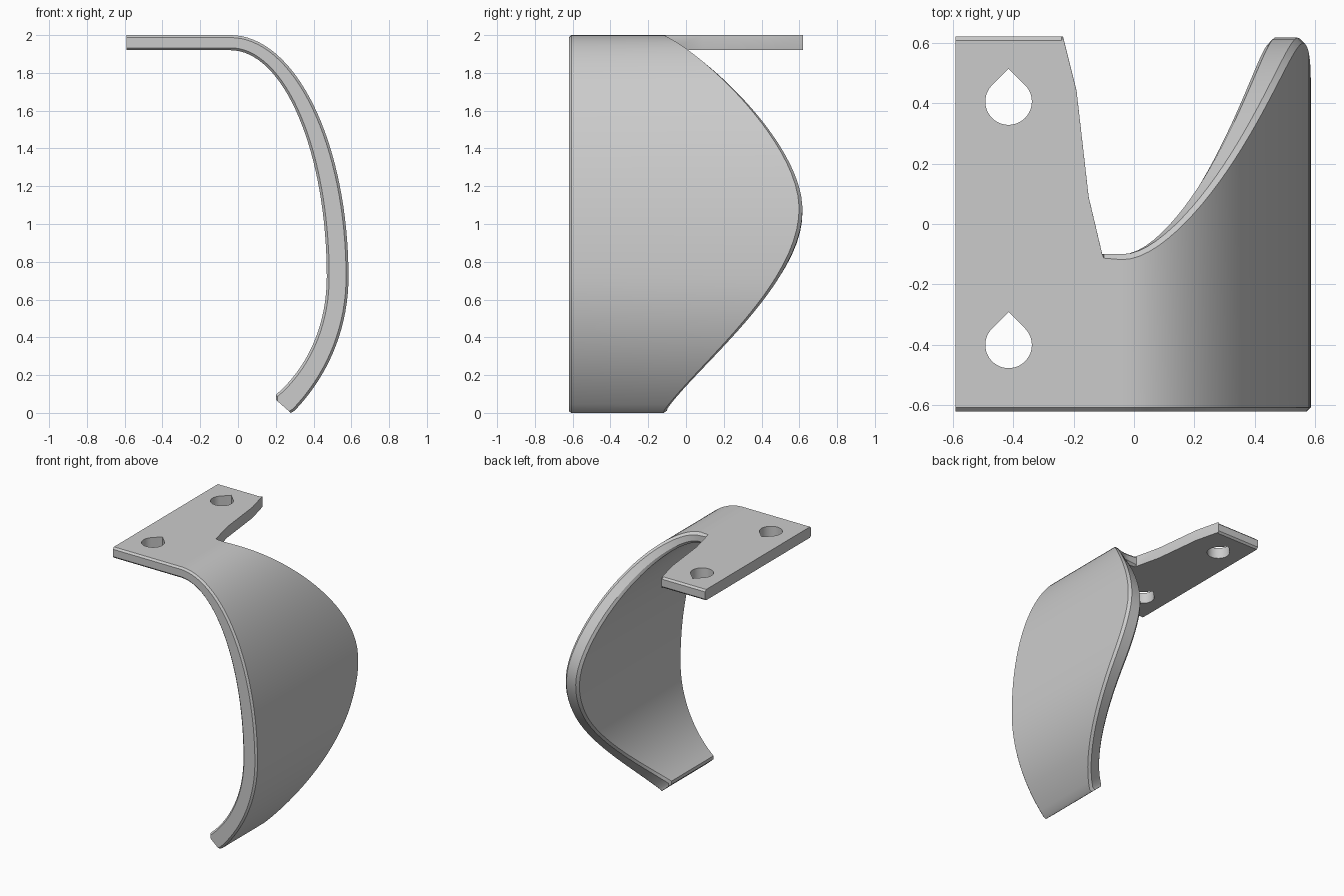
import bpy, bmesh, math
from mathutils import Vector
from mathutils.geometry import interpolate_bezier

cube = bpy.data.objects.get("Cube")
if cube:
    bpy.data.objects.remove(cube)

FRONT, CHAMFER = -0.62, 0.013

steel = bpy.data.materials.new("plain_grey")
steel.use_nodes = True
steel.diffuse_color = (0.6, 0.6, 0.6, 1)
steel.node_tree.nodes["Principled BSDF"].inputs["Base Color"].default_value = (0.6, 0.6, 0.6, 1)


def bezier(points, count):
    return [Vector(p[:2]) for p in interpolate_bezier(*[Vector((a, b, 0)) for a, b in points], count)]


def mesh_object(name, bm):
    bmesh.ops.recalc_face_normals(bm, faces=bm.faces)
    mesh = bpy.data.meshes.new(name)
    bm.to_mesh(mesh)
    bm.free()
    mesh.materials.append(steel)
    obj = bpy.data.objects.new(name, mesh)
    bpy.context.collection.objects.link(obj)
    return obj


# Rear outline of the curved guard: (y, z) from top to bottom
rear = bezier([(-0.10, 2.0), (0.12, 1.90), (0.617, 1.42), (0.617, 1.08)], 40)
rear += bezier([(0.617, 1.08), (0.617, 0.68), (0.06, 0.24), (-0.10, 0.01)], 40)[1:]


def rear_y(z):
    for a, b in zip(rear, rear[1:]):
        if b.y <= z <= a.y:
            return a.x + (b.x - a.x) * (a.y - z) / (a.y - b.y)
    return -0.10


# Stations along the strip: outer point, inner point, rear end, rear chamfer
stations = []
for x, y, c in [(-0.59, 0.62, CHAMFER), (-0.24, 0.62, CHAMFER), (-0.235, 0.62, 0.001),
                (-0.19, 0.44, 0.001), (-0.15, 0.09, 0.001), (-0.105, -0.10, 0.001),
                (-0.10, -0.10, CHAMFER)]:
    stations.append((Vector((x, 2.0)), Vector((x, 1.92)), y, c))

# Upper bend is a quarter ellipse, lower hook a short curve
pairs = []
for i in range(33):
    a = math.pi / 2 * i / 32
    s, k = math.sin(a), math.cos(a)
    pairs.append((Vector((-0.04 + 0.625 * s, 0.72 + 1.28 * k)),
                  Vector((-0.04 + 0.51 * s, 0.72 + 1.20 * k))))
outer = bezier([(0.585, 0.72), (0.585, 0.45), (0.48, 0.20), (0.30, 0.012)], 18)
inner = bezier([(0.47, 0.72), (0.47, 0.48), (0.38, 0.25), (0.20, 0.095)], 18)
pairs += list(zip(outer, inner))[1:]
for o, i in pairs:
    stations.append((o, i, rear_y(o.y), 0.018))
# Chamfered lower tip
stations.append((Vector((0.28, 0.0)), Vector((0.20, 0.07)), -0.10, 0.018))

# Sweep a chamfered section through the stations
bm = bmesh.new()
loops = []
for o, i, end, c in stations:
    t = (i - o).length
    f = CHAMFER
    section = [(FRONT + f, 0), (end - c, 0), (end, c), (end, t - c),
               (end - c, t), (FRONT + f, t), (FRONT, t - f), (FRONT, f)]
    ring = []
    for y, depth in section:
        p = o.lerp(i, depth / t)
        ring.append(bm.verts.new((p.x, y, p.y)))
    loops.append(ring)
for a, b in zip(loops, loops[1:]):
    for j in range(8):
        n = (j + 1) % 8
        bm.faces.new((a[j], a[n], b[n], b[j]))
bm.faces.new(loops[0])
bm.faces.new(loops[-1])
guard = mesh_object("curved_guard", bm)

# Teardrop mounting holes
bm = bmesh.new()
for cy in (-0.40, 0.405):
    r = 0.077
    angles = [math.radians(135 + 270 * k / 36) for k in range(37)]
    outline = [(r * math.cos(a), r * math.sin(a)) for a in angles] + [(0, r * math.sqrt(2))]
    face = bm.faces.new([bm.verts.new((x - 0.415, y + cy, 1.8)) for x, y in outline])
    ext = bmesh.ops.extrude_face_region(bm, geom=[face])
    bmesh.ops.translate(bm, vec=(0, 0, 0.4), verts=[v for v in ext["geom"] if isinstance(v, bmesh.types.BMVert)])
cutter = mesh_object("hole_cutter", bm)
cutter.hide_render = True
cutter.hide_viewport = True

holes = guard.modifiers.new("mounting_holes", "BOOLEAN")
holes.operation = "DIFFERENCE"
holes.solver = "EXACT"
holes.object = cutter

bpy.ops.object.select_all(action="DESELECT")
guard.select_set(True)
bpy.context.view_layer.objects.active = guard
bpy.ops.object.modifier_apply(modifier="mounting_holes")
bpy.data.objects.remove(cutter)
bpy.ops.object.shade_smooth_by_angle(angle=math.radians(30))
